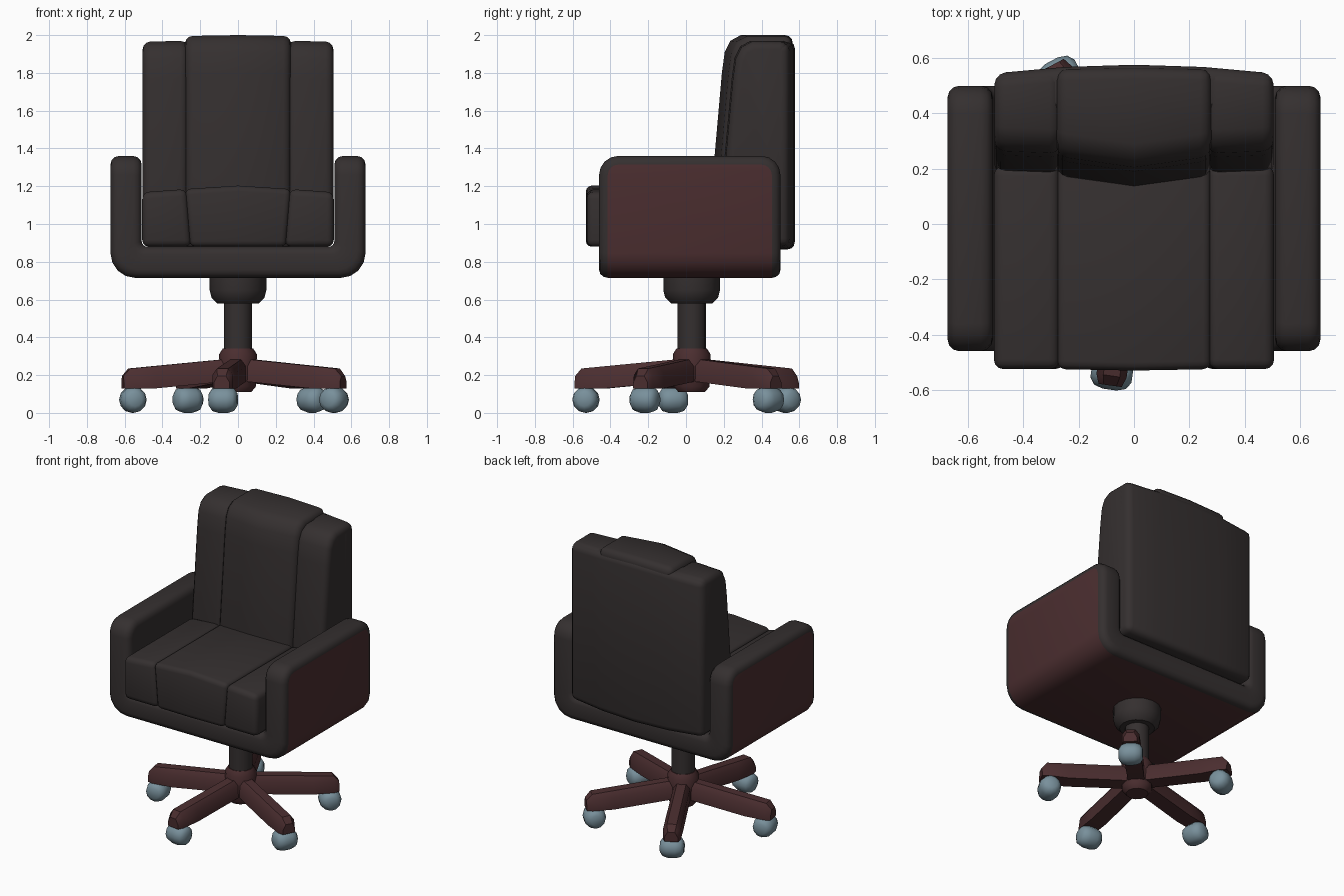
import bpy, bmesh, math
from math import sin, cos, pi, radians

if "Cube" in bpy.data.objects:
    bpy.data.objects.remove(bpy.data.objects["Cube"])


def material(name, rgb):
    m = bpy.data.materials.new(name)
    m.diffuse_color = (*rgb, 1)
    m.use_nodes = True
    m.node_tree.nodes["Principled BSDF"].inputs["Base Color"].default_value = m.diffuse_color
    return m


LEATHER = material("dark leather", (0.035, 0.029, 0.029))
WOOD = material("red brown wood", (0.070, 0.027, 0.029))
CASTER = material("blue grey plastic", (0.19, 0.28, 0.33))


def finish(name, bm, mats, bevel=0, angle=50):
    bmesh.ops.remove_doubles(bm, verts=bm.verts, dist=1e-5)
    bmesh.ops.recalc_face_normals(bm, faces=bm.faces)
    me = bpy.data.meshes.new(name)
    bm.to_mesh(me)
    bm.free()
    for m in mats:
        me.materials.append(m)
    ob = bpy.data.objects.new(name, me)
    bpy.context.collection.objects.link(ob)
    bpy.ops.object.select_all(action='DESELECT')
    ob.select_set(True)
    bpy.context.view_layer.objects.active = ob
    if bevel:
        b = ob.modifiers.new("round", 'BEVEL')
        b.width, b.segments = bevel, 3
        b.limit_method, b.angle_limit = 'ANGLE', radians(angle)
        b.use_clamp_overlap = False
        b.material = 0
        bpy.ops.object.convert(target='MESH')
    bpy.ops.object.shade_smooth_by_angle(angle=radians(40))
    return ob


def loft(name, sections, mat, bevel=0):
    """Skin a row of equal-length closed sections and cap both ends."""
    bm = bmesh.new()
    rings = [[bm.verts.new(p) for p in s] for s in sections]
    n = len(rings[0])
    for a, b in zip(rings, rings[1:]):
        for i in range(n):
            j = (i + 1) % n
            bm.faces.new((a[i], a[j], b[j], b[i]))
    bm.faces.new(rings[0])
    bm.faces.new(rings[-1])
    return finish(name, bm, [mat], bevel)


def arc(cx, cy, r, a0, a1, n=5):
    return [(cx + r * cos(radians(a0 + (a1 - a0) * i / (n - 1))),
             cy + r * sin(radians(a0 + (a1 - a0) * i / (n - 1)))) for i in range(n)]


# U-shaped arm shell: leather rim, wood outer skin
bm = bmesh.new()


def face(pts, mi=0):
    f = bm.faces.new([bm.verts.new(p) for p in pts])
    f.material_index = mi


Y0, Y1, TOP, R = -0.46, 0.50, 1.36, 0.10
rim = arc(Y0 + R, TOP - R, R, 180, 90) + arc(Y1 - R, TOP - R, R, 90, 0)
out_path = arc(0.545, 0.845, 0.13, 0, -90)
in_path = arc(0.48, 0.91, 0.03, 0, -90)
for s in (1, -1):
    outer = [(s * 0.675, y, z) for y, z in [(Y0, 0.845)] + rim + [(Y1, 0.845)]]
    inner = [(s * 0.51, y, z) for y, z in [(Y0, 0.91)] + rim + [(Y1, 0.91)]]
    face(outer, 1)
    face(inner)
    for i in range(len(outer) - 1):
        face((outer[i], outer[i + 1], inner[i + 1], inner[i]))
out_path += [(-x, z) for x, z in reversed(out_path)]
in_path += [(-x, z) for x, z in reversed(in_path)]
for i in range(len(out_path) - 1):
    (ax, az), (bx, bz) = out_path[i], out_path[i + 1]
    (cx, cz), (dx, dz) = in_path[i], in_path[i + 1]
    face(((ax, Y0, az), (bx, Y0, bz), (bx, Y1, bz), (ax, Y1, az)), 1)
    face(((cx, Y0, cz), (dx, Y0, dz), (dx, Y1, dz), (cx, Y1, cz)))
    for y in (Y0, Y1):
        face(((ax, y, az), (bx, y, bz), (dx, y, dz), (cx, y, cz)))
finish("arm_shell", bm, [LEATHER, WOOD], 0.045)


# seat cushions, three panels
def seat_section(xt, xb, zt, yf=-0.525):
    return [(xb, yf, 0.88), (xb, 0.21, 0.88), (xt, 0.21, zt), (xt, yf, zt)]


loft("seat_center", [seat_section(-0.28, -0.255, 1.185), seat_section(0, 0, 1.203, -0.53),
                     seat_section(0.28, 0.255, 1.185)], LEATHER, 0.03)
for s, side in ((-1, "left"), (1, "right")):
    loft("seat_" + side, [seat_section(s * 0.272, s * 0.247, 1.185),
                          seat_section(s * 0.507, s * 0.507, 1.168)], LEATHER, 0.035)


# backrest cushions, three panels
def back_section(x, dy, zt, yb):
    return [(x, 0.11 + dy, 0.89), (x, yb, 0.89), (x, yb, zt), (x, 0.29 + dy, zt),
            (x, 0.235 + dy, zt - 0.03), (x, 0.205 + dy, zt - 0.09),
            (x, 0.19 + dy, zt - 0.2)]


loft("back_center", [back_section(-0.28, 0.04, 1.995, 0.56), back_section(0, 0, 2.0, 0.565),
                     back_section(0.28, 0.04, 1.995, 0.56)], LEATHER, 0.04)
for s, side in ((-1, "left"), (1, "right")):
    loft("back_" + side, [back_section(s * 0.265, 0.05, 1.97, 0.555),
                          back_section(s * 0.505, 0.06, 1.965, 0.535)], LEATHER, 0.04)

# one-piece rear panel of the backrest
loft("back_panel", [[(x, 0.40, zb), (x, yb, zb), (x, yb, zt), (x, 0.40, zt)]
                    for x, yb, zb, zt in ((-0.505, 0.545, 0.885, 1.955), (-0.25, 0.568, 0.87, 1.965),
                                          (0, 0.576, 0.865, 1.97), (0.25, 0.568, 0.87, 1.965),
                                          (0.505, 0.545, 0.885, 1.955))], LEATHER, 0.04)

# pedestal: collar, column and hub turned around one axis
CY = 0.03


def turned(name, profile, mat, sides):
    loft(name, [[(r * cos(2 * pi * i / sides), CY + r * sin(2 * pi * i / sides), z)
                 for i in range(sides)] for r, z in profile], mat)


turned("collar", [(0.11, 0.58), (0.14, 0.61), (0.15, 0.65), (0.15, 0.73)], LEATHER, 16)
turned("column", [(0.075, 0.30), (0.075, 0.60)], LEATHER, 16)
turned("hub", [(0.07, 0.11), (0.095, 0.14), (0.1, 0.31), (0.08, 0.342)], WOOD, 12)

# five-star base with casters
for k in range(5):
    a = radians(-98 + 72 * k)

    def place(r, t, z):
        return (r * cos(a) - t * sin(a), CY + r * sin(a) + t * cos(a), z)

    loft("leg_%d" % (k + 1),
         [[place(r, t, z) for t, z in ((-w, zb), (w, zb), (w, zt - 0.035), (w * 0.55, zt),
                                       (-w * 0.55, zt), (-w, zt - 0.035))]
          for r, w, zb, zt in ((0.03, 0.052, 0.17, 0.288), (0.45, 0.055, 0.13, 0.248),
                               (0.585, 0.055, 0.13, 0.235), (0.62, 0.042, 0.13, 0.195))],
         WOOD)
    loft("caster_%d" % (k + 1),
         [[place(0.565 + r * cos(2 * pi * i / 12), t, 0.07 + r * sin(2 * pi * i / 12))
           for i in range(12)]
          for t, r in ((-0.075, 0.035), (-0.058, 0.06), (-0.025, 0.07),
                       (0.025, 0.07), (0.058, 0.06), (0.075, 0.035))], CASTER)
